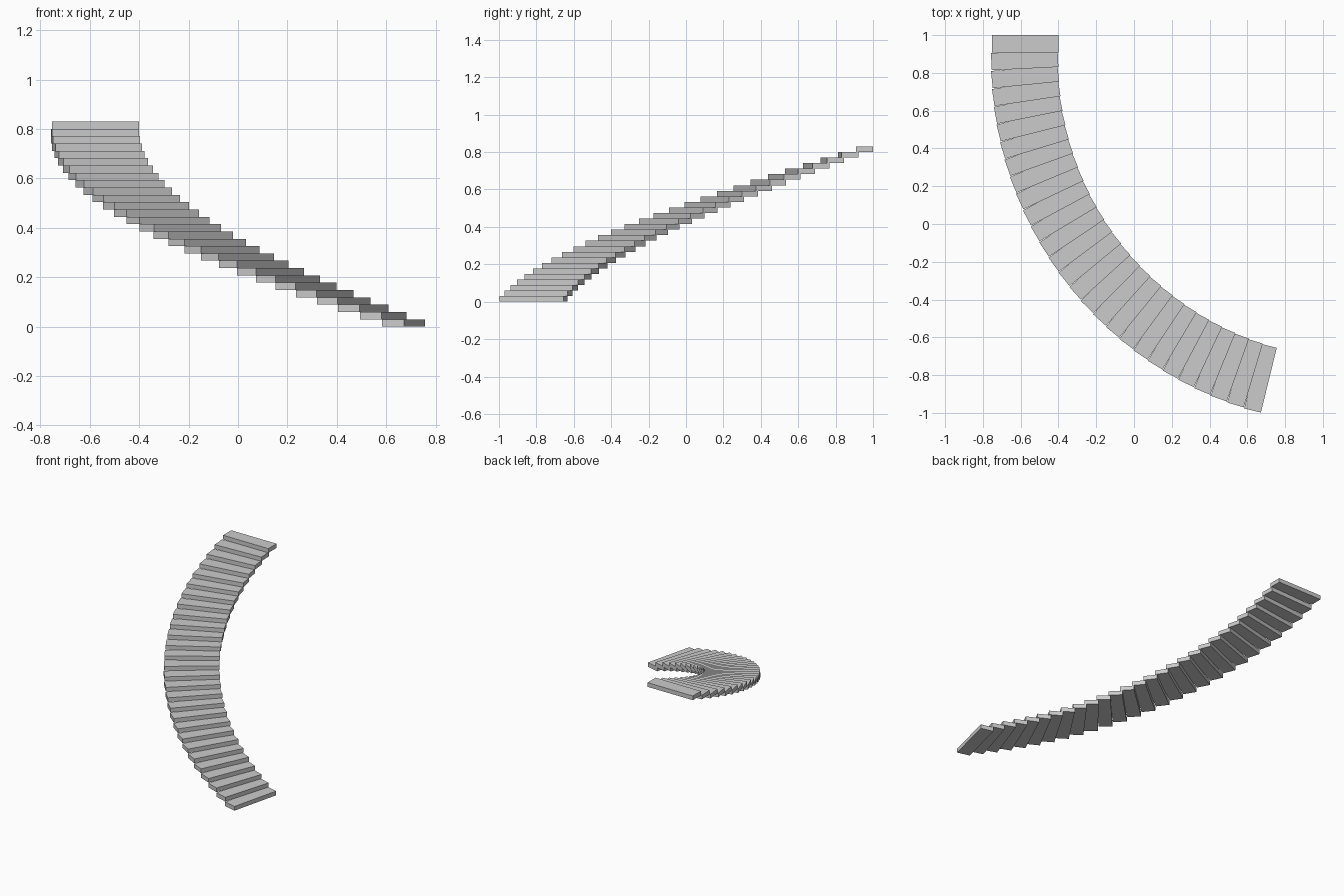
import bpy
from math import radians
from mathutils import Matrix, Vector

if "Cube" in bpy.data.objects:
    bpy.data.objects.remove(bpy.data.objects["Cube"])

STEPS = 28
RISE = 0.83 / STEPS
TURN = radians(76.2) / (STEPS - 1)
PIVOT = Vector((1.1755, 0.864, 0))      # axis of the curved stair
X0, X1 = -0.753, -0.40                  # top tread, plan extents
Y0, Y1 = 0.909, 1.0


def add_tread(i):
    """One slab: i = 0 is the top tread, each next one turns and drops."""
    bpy.ops.mesh.primitive_cube_add(size=1)
    ob = bpy.context.object
    ob.name = f"stair_tread_{STEPS - i:02d}"
    centre = Vector(((X0 + X1) / 2, (Y0 + Y1) / 2, 0))
    z = (STEPS - i - 0.5) * RISE
    size = Matrix.Diagonal((X1 - X0, Y1 - Y0, RISE, 1))
    ob.data.transform(size)
    ob.matrix_world = (Matrix.Translation(PIVOT + Vector((0, 0, z)))
                       @ Matrix.Rotation(i * TURN, 4, 'Z')
                       @ Matrix.Translation(centre - PIVOT))


# Curved flight of overlapping treads
for i in range(STEPS):
    add_tread(i)
